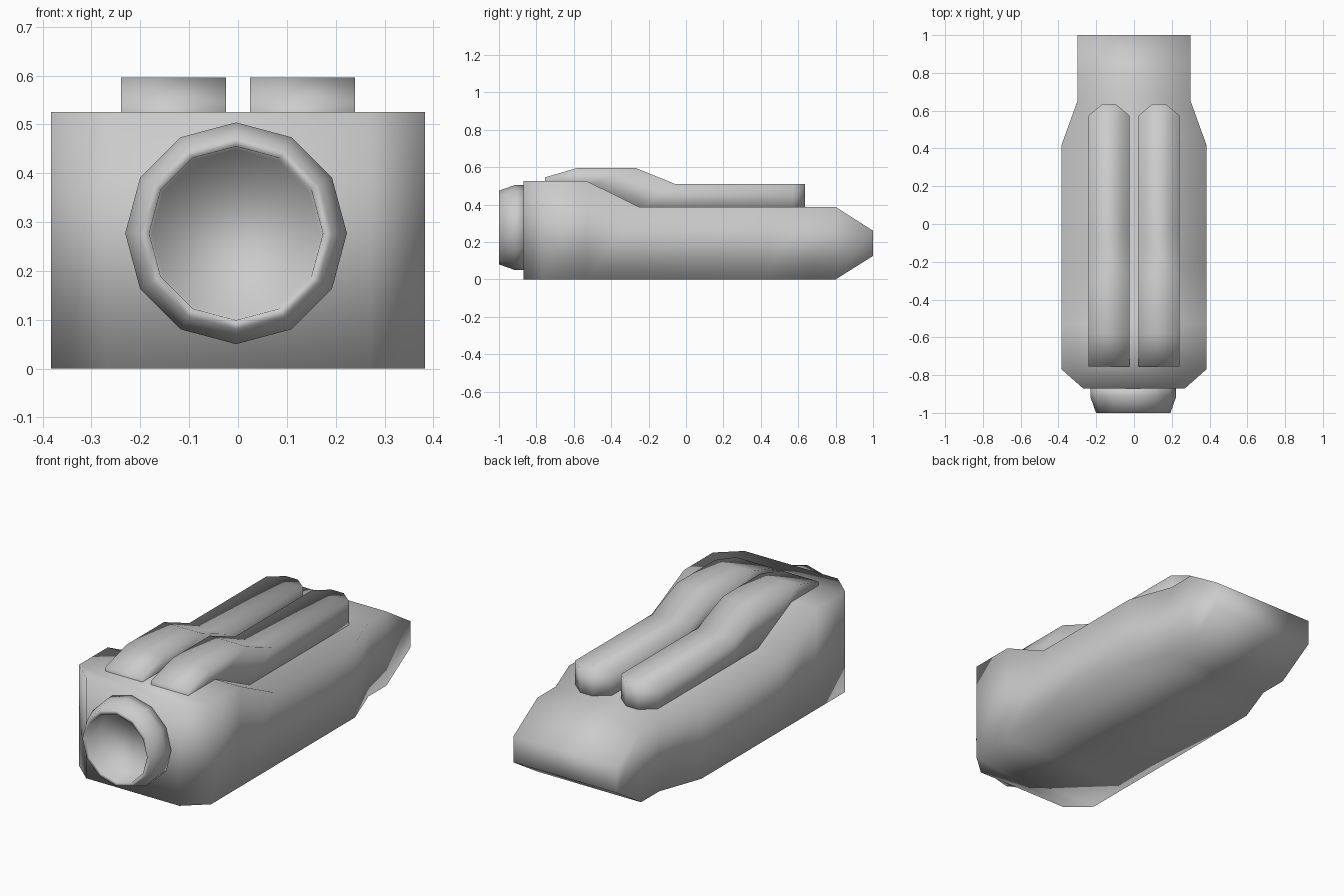
import bpy, bmesh, math

if "Cube" in bpy.data.objects:
    bpy.data.objects.remove(bpy.data.objects["Cube"])


def finish(name, bm, sharp_angle=None):
    bmesh.ops.recalc_face_normals(bm, faces=bm.faces)
    mesh = bpy.data.meshes.new(name)
    bm.to_mesh(mesh)
    bm.free()
    obj = bpy.data.objects.new(name, mesh)
    bpy.context.collection.objects.link(obj)
    for p in mesh.polygons:
        p.use_smooth = True
    if sharp_angle:
        mesh.set_sharp_from_angle(angle=math.radians(sharp_angle))
    return obj


def skin(bm, rings):
    for a, b in zip(rings, rings[1:]):
        n = len(a)
        for i in range(n):
            j = (i + 1) % n
            bm.faces.new((a[i], a[j], b[j], b[i]))


def loft_boxes(name, stations, cx=0.0):
    """Rectangular sections (y, half width, bottom, top) joined front to back."""
    bm = bmesh.new()
    rings = []
    for y, w, lo, hi in stations:
        corners = ((-w, lo), (w, lo), (w, hi), (-w, hi))
        rings.append([bm.verts.new((cx + x, y, z)) for x, z in corners])
    skin(bm, rings)
    bm.faces.new(rings[0])
    bm.faces.new(rings[-1])
    return finish(name, bm)


# Main housing: bevelled front, stepped top, narrowing wedge at the back
loft_boxes("housing", [
    (-0.87, 0.27, 0, 0.525), (-0.77, 0.383, 0, 0.525),
    (-0.53, 0.383, 0, 0.525), (-0.25, 0.383, 0, 0.387),
    (0.42, 0.383, 0, 0.387), (0.65, 0.30, 0, 0.387),
    (0.80, 0.30, 0, 0.387), (1.0, 0.30, 0.125, 0.26)])

# Pair of long ribs lying on the top
for side, label in ((-1, "left"), (1, "right")):
    loft_boxes("top_rib_" + label, [
        (-0.755, 0.1075, 0.48, 0.545), (-0.58, 0.1075, 0.48, 0.596),
        (-0.27, 0.1075, 0.36, 0.596), (-0.06, 0.1075, 0.36, 0.511),
        (0.575, 0.1075, 0.36, 0.511), (0.635, 0.035, 0.36, 0.511)],
        cx=side * 0.1325)

# Twelve-sided front nozzle with a recessed mouth
bm = bmesh.new()
rings = []
for r, y in ((0.227, -0.86), (0.227, -0.915), (0.197, -1.0),
             (0.178, -1.0), (0.172, -0.89)):
    rings.append([bm.verts.new((-0.004 + r * math.sin(math.tau * i / 12), y,
                                0.277 + r * math.cos(math.tau * i / 12)))
                  for i in range(12)])
skin(bm, rings)
bm.faces.new(rings[0])
bm.faces.new(rings[-1])
finish("nozzle", bm)
